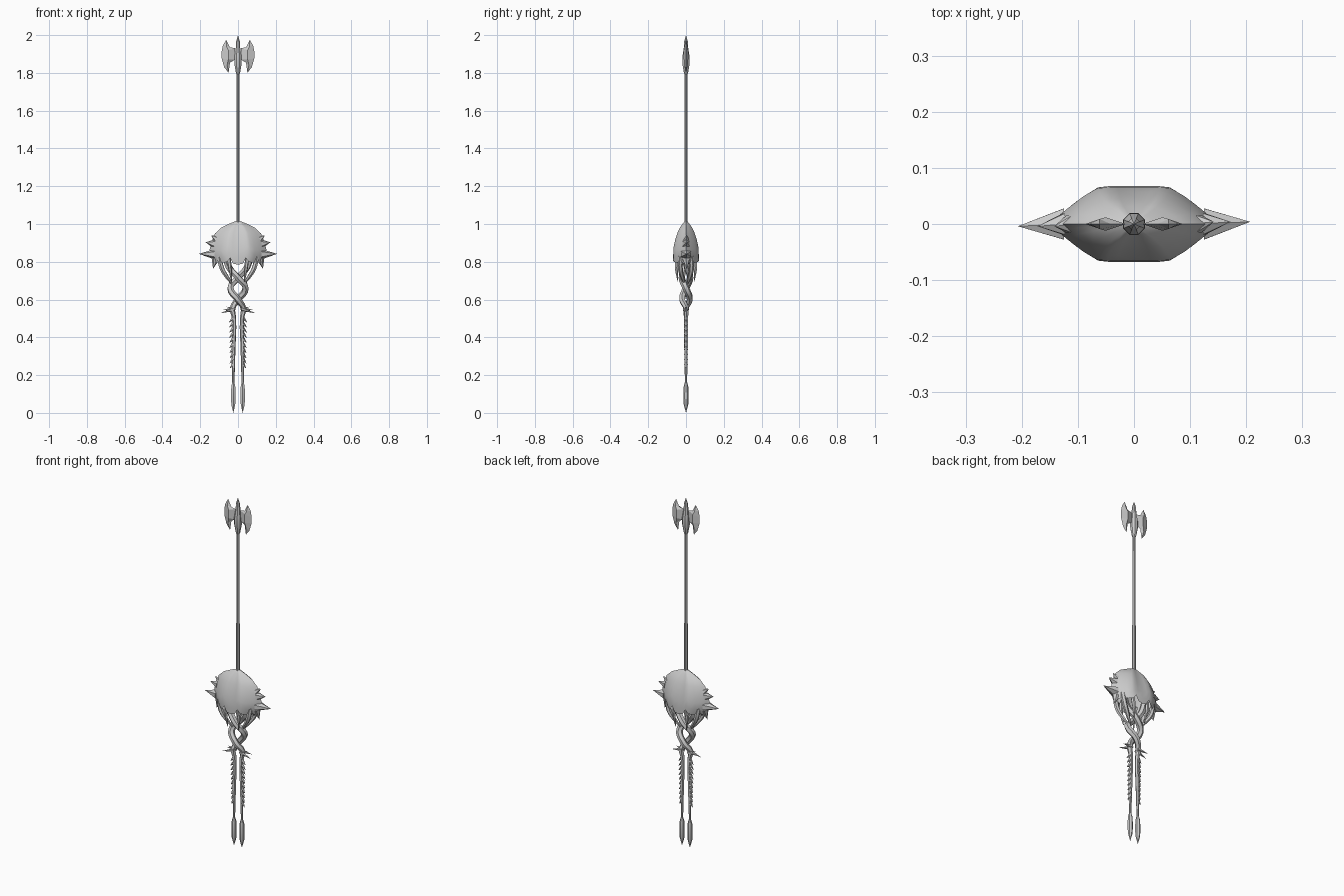
import bpy, bmesh, math
from mathutils import Vector

if "Cube" in bpy.data.objects:
    bpy.data.objects.remove(bpy.data.objects["Cube"])


def add_mesh(name, verts, faces, smooth=None):
    me = bpy.data.meshes.new(name)
    me.from_pydata(verts, [], faces)
    bm = bmesh.new()
    bm.from_mesh(me)
    bmesh.ops.remove_doubles(bm, verts=bm.verts, dist=0.0002)
    bmesh.ops.recalc_face_normals(bm, faces=bm.faces)
    bm.to_mesh(me)
    bm.free()
    ob = bpy.data.objects.new(name, me)
    bpy.context.collection.objects.link(ob)
    if smooth:
        bpy.ops.object.select_all(action='DESELECT')
        ob.select_set(True)
        bpy.context.view_layer.objects.active = ob
        bpy.ops.object.shade_smooth_by_angle(angle=math.radians(smooth))
    return ob


def lathe(name, profile, n, x=0):
    """Revolve (radius, z) pairs around a vertical axis at x."""
    verts = [(x + r * math.cos(2 * math.pi * (k + .5) / n),
              r * math.sin(2 * math.pi * (k + .5) / n), z)
             for r, z in profile for k in range(n)]
    faces = [(i * n + k, i * n + (k + 1) % n, (i + 1) * n + (k + 1) % n, (i + 1) * n + k)
             for i in range(len(profile) - 1) for k in range(n)]
    return add_mesh(name, verts, faces, 30)


def spike(name, base, tip, rad, thick=None, n=6):
    """Cone from base to tip; rad in the xz plane, thick along y."""
    base, tip = Vector(base), Vector(tip)
    side = (tip - base).cross(Vector((0, 1, 0))).normalized()
    depth = Vector((0, 1, 0)) * (thick or rad)
    verts = [base + side * rad * math.cos(2 * math.pi * k / n)
             + depth * math.sin(2 * math.pi * k / n) for k in range(n)] + [tip]
    faces = [(k, (k + 1) % n, n) for k in range(n)] + [tuple(range(n))]
    return add_mesh(name, verts, faces)


def strand(name, pts):
    """Smooth tube through (x, y, z, radius) points."""
    cu = bpy.data.curves.new(name, 'CURVE')
    cu.dimensions = '3D'
    cu.bevel_depth, cu.bevel_resolution, cu.use_fill_caps = 1, 1, True
    sp = cu.splines.new('BEZIER')
    cu.resolution_u = 4
    sp.bezier_points.add(len(pts) - 1)
    for bp, (x, y, z, r) in zip(sp.bezier_points, pts):
        bp.co, bp.radius = (x, y, z), r
        bp.handle_left_type = bp.handle_right_type = 'AUTO'
    ob = bpy.data.objects.new(name, cu)
    bpy.context.collection.objects.link(ob)
    bpy.ops.object.select_all(action='DESELECT')
    ob.select_set(True)
    bpy.context.view_layer.objects.active = ob
    bpy.ops.object.convert(target='MESH')
    bpy.ops.object.shade_smooth_by_angle(angle=math.radians(40))


# Top spear point and shaft
lathe("spear_head", [(0, 2), (.011, 1.965), (.013, 1.93), (.02, 1.89), (.021, 1.85),
                     (.013, 1.805), (.008, 1.79)], 8)
lathe("shaft", [(0, 1.81), (.008, 1.81), (.010, 1.0), (0, 1.0)], 8)

# Axe blades: outer edge, inner edge and a raised ridge between them
outer = [(.062, 1.975), (.08, 1.945), (.087, 1.91), (.086, 1.875), (.073, 1.83), (.05, 1.80)]
inner = [(.062, 1.975), (.042, 1.935), (.015, 1.93), (.015, 1.87), (.042, 1.855), (.05, 1.80)]
ridge = [0, .009, .012, .012, .009, 0]
for s in (-1, 1):
    verts, faces = [], []
    for (ox, oz), (ix, iz), y in zip(outer, inner, ridge):
        mx, mz = (ox + ix) / 2, (oz + iz) / 2
        verts += [(s * ox, 0, oz), (s * mx, -y, mz), (s * ix, 0, iz), (s * mx, y, mz)]
    for i in range(5):
        faces += [(4 * i + k, 4 * i + (k + 1) % 4, 4 * i + 4 + (k + 1) % 4, 4 * i + 4 + k)
                  for k in range(4)]
    add_mesh("axe_blade", verts, faces)

# Clam-like shell: front and back halves with a scalloped lower edge
rows = [(0, 0, .003), (.08, .045, .016), (.18, .09, .031), (.32, .122, .045),
        (.5, .138, .057), (.7, .15, .066), (.86, .145, .068), (1, .128, .067)]
cols = [(0, 1, .785), (.2, 1, .79), (.32, .99, .82), (.44, .96, .80), (.6, .75, .795),
        (.8, .40, .80), (.92, .17, .79), (1, 0, .80)]
cols = [(-t, f, b) for t, f, b in cols[:0:-1]] + cols
n = len(cols)
for s in (-1, 1):
    verts = [(t * w, s * d * f, 1.02 - p * (1.02 - b)) for p, w, d in rows for t, f, b in cols]
    faces = [(i * n + k, i * n + k + 1, (i + 1) * n + k + 1, (i + 1) * n + k)
             for i in range(len(rows) - 1) for k in range(n - 1)]
    add_mesh("shell_front" if s < 0 else "shell_back", verts, faces, 40)

for s in (-1, 1):
    # Spikes around the shell rim: base x, z, tip x, z, radius, thickness
    for bx, bz, tx, tz, r, th in [(.115, .92, .142, .94, .018, .018),
                                  (.125, .895, .172, .903, .024, .022),
                                  (.125, .84, .207, .842, .027, .032),
                                  (.12, .815, .132, .762, .02, .022),
                                  (.09, .81, .10, .775, .018, .035)]:
        spike("shell_spike", (s * bx, 0, bz), (s * tx, s * .004, tz), r, th)

    # Hanging tendrils under the shell, front and back
    for f in (-1, 1):
        strand("outer_tendril", [(s * .10, f * .028, .83, .013), (s * .085, f * .03, .765, .013),
                                 (s * .055, f * .018, .715, .010), (s * .03, f * .006, .68, .004)])
        strand("inner_tendril", [(s * .05, f * .045, .83, .011), (s * .043, f * .05, .77, .010),
                                 (s * .034, f * .043, .695, .002)])

    # Main strand: twists with its twin, then runs down as a prong
    strand("twisted_prong", [(s * .07, 0, .85, .016), (s * .047, s * .006, .77, .018),
                             (0, s * .022, .715, .017), (-s * .04, 0, .66, .018),
                             (0, -s * .02, .60, .017), (s * .028, 0, .555, .015),
                             (s * .021, 0, .50, .011), (s * .024, 0, .32, .010),
                             (s * .025, 0, .15, .006)])

    # Side spurs below the twist
    for y, tx, tz in [(-.006, .092, .528), (.006, .082, .545), (0, .06, .562)]:
        spike("side_spur", (s * .018, y, .55), (s * tx, y * 2, tz), .011)

    # Thorn row on the outer side of each prong
    for i in range(10):
        z = .50 - i * .027
        spike("thorn", (s * .027, 0, z), (s * (.049 - i * .0006), 0, z - .022), .010, .011, 5)

    # Prong tip
    lathe("prong_tip", [(0, .165), (.007, .16), (.012, .14), (.014, .09), (.012, .045),
                        (.007, .025), (0, 0)], 6, s * .025)
